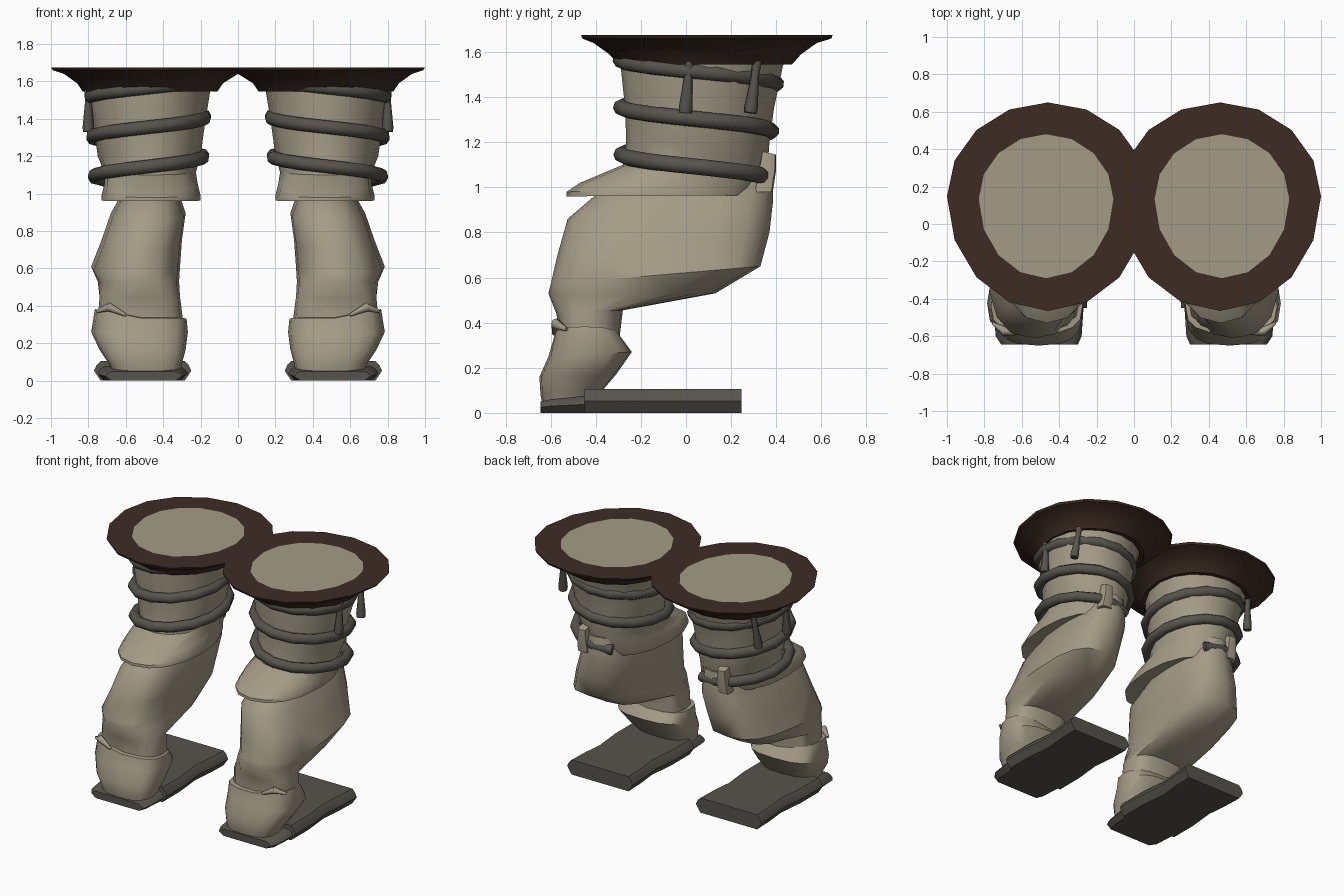
import bpy, bmesh, math
from mathutils import Vector

if "Cube" in bpy.data.objects:
    bpy.data.objects.remove(bpy.data.objects["Cube"])


def material(name, rgb):
    m = bpy.data.materials.new(name)
    m.diffuse_color = (*rgb, 1)
    m.use_nodes = True
    m.node_tree.nodes["Principled BSDF"].inputs["Base Color"].default_value = m.diffuse_color
    return m


CLOTH = material("beige cloth", (0.37, 0.33, 0.24))
BROWN = material("dark brown leather", (0.048, 0.025, 0.017))
GREY = material("dark grey cord", (0.095, 0.088, 0.073))


def spow(v, p):
    return math.copysign(abs(v) ** p, v)


def ring(x0, x1, y0, y1, zf, zb=None, n=16, p=1.0, wide=0.5, roll=0.0):
    """Egg shaped loop, tilted from front height zf to back height zb."""
    zb = zf if zb is None else zb
    cx, rx, cy = (x0 + x1) / 2, (x1 - x0) / 2, y0 + (y1 - y0) * wide
    pts = []
    for i in range(n):
        a = 2 * math.pi * i / n
        c, s = spow(math.cos(a), p), spow(math.sin(a), p)
        y = cy + s * ((y1 - cy) if s > 0 else (cy - y0))
        t = (y - y0) / (y1 - y0)
        pts.append((cx + rx * c, y, zf + (zb - zf) * t + roll * max(c, 0)))
    return pts


def finish(ob, mat, angle):
    """Shade the part and mirror it onto the other leg."""
    ob.data.materials.clear()
    ob.data.materials.append(mat)
    bpy.ops.object.select_all(action='DESELECT')
    ob.select_set(True)
    bpy.context.view_layer.objects.active = ob
    bpy.ops.object.shade_smooth_by_angle(angle=math.radians(angle))
    mod = ob.modifiers.new("Mirror", 'MIRROR')
    mod.use_mirror_merge = False
    return ob


def loft(name, rings, mat, angle=40, caps=(True, True), clip=False):
    bm = bmesh.new()
    loops = [[bm.verts.new(p) for p in r] for r in rings]
    n = len(loops[0])
    for a, b in zip(loops, loops[1:]):
        for i in range(n):
            j = (i + 1) % n
            bm.faces.new((a[i], a[j], b[j], b[i]))
    if caps[0]:
        bm.faces.new(loops[0])
    if caps[1]:
        bm.faces.new(loops[-1])
    bmesh.ops.recalc_face_normals(bm, faces=bm.faces)
    if clip:
        bmesh.ops.bisect_plane(bm, geom=bm.verts[:] + bm.edges[:] + bm.faces[:],
                               plane_co=(0, 0, 0), plane_no=(1, 0, 0), clear_inner=True)
    me = bpy.data.meshes.new(name)
    bm.to_mesh(me)
    bm.free()
    ob = bpy.data.objects.new(name, me)
    bpy.context.collection.objects.link(ob)
    return finish(ob, mat, angle)


def tube(name, pts, radii, mat):
    cu = bpy.data.curves.new(name, 'CURVE')
    cu.dimensions = '3D'
    cu.bevel_depth = 1.0
    cu.bevel_resolution = 2
    cu.use_fill_caps = True
    sp = cu.splines.new('POLY')
    sp.points.add(len(pts) - 1)
    for q, co, r in zip(sp.points, pts, radii):
        q.co = (*co, 1)
        q.radius = r
    ob = bpy.data.objects.new(name, cu)
    bpy.context.collection.objects.link(ob)
    bpy.ops.object.select_all(action='DESELECT')
    ob.select_set(True)
    bpy.context.view_layer.objects.active = ob
    bpy.ops.object.convert(target='MESH')
    return finish(bpy.context.object, mat, 50)


# Wide flared collar around the top
W = 0.55
loft("collar", [
    ring(0.14, 0.80, -0.27, 0.43, 1.55, wide=W),
    ring(0.11, 0.83, -0.30, 0.47, 1.545, wide=W),
    ring(0.08, 0.86, -0.34, 0.51, 1.59, wide=W),
    ring(0.00, 0.93, -0.41, 0.58, 1.64, wide=W),
    ring(-0.07, 0.99, -0.46, 0.645, 1.66, wide=W),
    ring(-0.08, 1.00, -0.465, 0.65, 1.675, wide=W),
    ring(0.11, 0.83, -0.29, 0.48, 1.675, wide=W),
], BROWN, 35, caps=(False, False), clip=True)

# Wrapped upper leg, ending in an overhanging cuff
loft("upper_leg", [
    ring(0.11, 0.83, -0.29, 0.48, 1.675, wide=W),
    ring(0.15, 0.81, -0.29, 0.43, 1.54, wide=W),
    ring(0.18, 0.77, -0.27, 0.39, 1.35),
    ring(0.20, 0.75, -0.265, 0.37, 1.20),
    ring(0.225, 0.715, -0.28, 0.365, 1.10, 1.13),
    ring(0.215, 0.715, -0.47, 0.35, 1.02, 1.08, p=0.9),
    ring(0.20, 0.73, -0.53, 0.33, 0.98, 1.0, p=0.9),
    ring(0.20, 0.73, -0.53, 0.31, 0.96, 0.965, p=0.9),
    ring(0.30, 0.64, -0.42, 0.27, 0.985, p=0.9),
], CLOTH, 40)

# Bulging lower leg that sweeps forward to the ankle
P = 0.72
loft("lower_leg", [
    ring(0.33, 0.61, -0.36, 0.375, 1.00, 1.11, p=P),
    ring(0.31, 0.63, -0.42, 0.385, 0.95, 1.02, p=P),
    ring(0.28, 0.68, -0.525, 0.385, 0.86, 0.93, p=P),
    ring(0.30, 0.73, -0.57, 0.37, 0.70, 0.80, p=P),
    ring(0.31, 0.785, -0.60, 0.33, 0.57, 0.65, p=P),
    ring(0.315, 0.75, -0.61, 0.13, 0.53, 0.53, p=P),
    ring(0.31, 0.74, -0.575, -0.28, 0.44, 0.455, p=P),
    ring(0.295, 0.75, -0.555, -0.295, 0.33, 0.33, p=P),
    ring(0.31, 0.74, -0.57, -0.29, 0.26, 0.27, p=P),
], CLOTH, 45)

# Folded boot cover over the ankle, with a raised outer flap
loft("boot_cover", [
    ring(0.31, 0.72, -0.53, -0.32, 0.34, 0.33, p=P, roll=0.03),
    ring(0.275, 0.765, -0.585, -0.295, 0.335, 0.33, p=P, roll=0.05),
    ring(0.268, 0.785, -0.61, -0.24, 0.25, 0.27, p=P),
    ring(0.28, 0.74, -0.65, -0.31, 0.16, 0.17, p=P),
    ring(0.30, 0.69, -0.645, -0.37, 0.08, 0.10, p=P),
    ring(0.31, 0.67, -0.635, -0.40, 0.03, 0.05, p=P),
], CLOTH, 45)
tube("boot_flap", [(0.60, -0.585, 0.35), (0.69, -0.575, 0.395), (0.755, -0.53, 0.37)],
     (0.008, 0.024, 0.008), CLOTH)

# Small tab rising behind the leg
loft("back_tab", [
    ring(0.51, 0.60, 0.30, 0.385, 0.98, p=0.5, n=8),
    ring(0.515, 0.59, 0.32, 0.40, 1.08, p=0.5, n=8),
    ring(0.52, 0.585, 0.335, 0.40, 1.16, 1.145, p=0.5, n=8),
], CLOTH)


# Flat sole with chamfered sides, thin under the toe
def section(y, x0, x1, h):
    c, e = 0.035, h * 0.5
    return [(x0, y, e), (x0 + c, y, 0), (x1 - c, y, 0), (x1, y, e),
            (x1 - c * 0.4, y, h * 0.8), (x1 - c, y, h),
            (x0 + c, y, h), (x0 + c * 0.4, y, h * 0.8)]


loft("sole", [section(*s) for s in (
    (-0.645, 0.30, 0.71, 0.05), (-0.60, 0.28, 0.74, 0.06), (-0.45, 0.27, 0.75, 0.075),
    (-0.449, 0.25, 0.77, 0.105), (-0.25, 0.25, 0.77, 0.105), (-0.05, 0.27, 0.75, 0.105),
    (0.10, 0.255, 0.765, 0.105), (0.245, 0.25, 0.77, 0.105))], GREY, 35)

# Cord spiralling down the upper leg
path, STEP = [], 14
for i in range(-4, int(STEP * 2.6) + 1):
    turn = i / STEP
    a = -math.pi / 2 + 2 * math.pi * turn
    t = min(max(turn / 2.6, 0), 1)
    path.append((0.48 + (0.315 - 0.025 * t) * math.cos(a),
                 0.06 - 0.025 * t + (0.35 - 0.03 * t) * math.sin(a),
                 1.565 - 0.21 * turn))
tube("wrapped_cord", path, [0.036] * len(path), GREY)

# Cord ends hanging outside below the collar
for k, (top, bottom) in enumerate((((0.80, 0.015, 1.56), (0.80, -0.003, 1.33)),
                                   ((0.755, 0.315, 1.56), (0.775, 0.285, 1.33)))):
    a, b = Vector(top), Vector(bottom)
    tube(f"hanging_cord_{k + 1}", [a, a.lerp(b, 0.3), a.lerp(b, 0.9), b],
         (0.022, 0.018, 0.031, 0.028), GREY)
